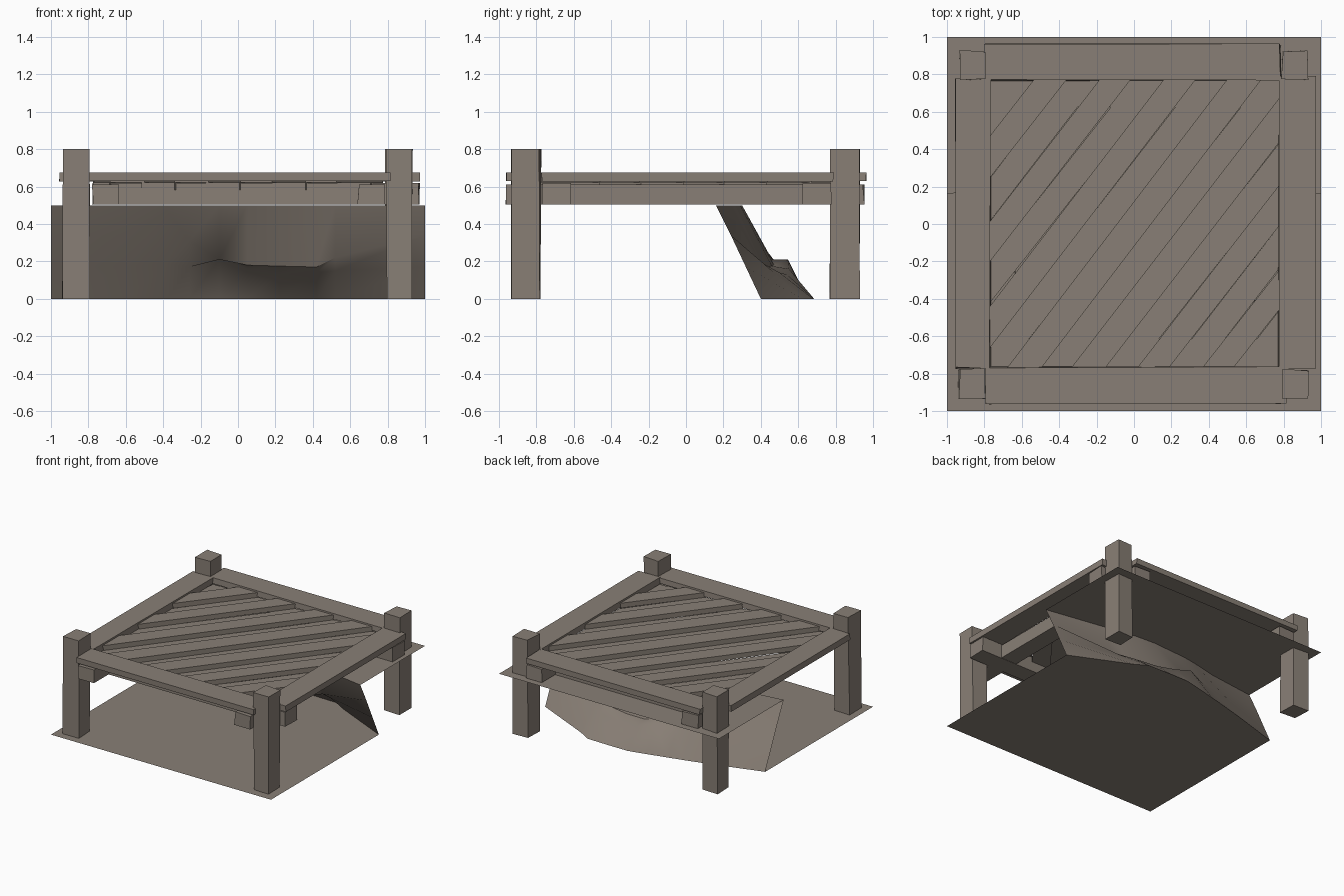
import bpy, bmesh, math, random
from mathutils import Vector, Matrix

if "Cube" in bpy.data.objects:
    bpy.data.objects.remove(bpy.data.objects["Cube"])

random.seed(4)
mat = bpy.data.materials.new("weathered brown")
mat.diffuse_color = (0.25, 0.213, 0.18, 1)
mat.use_nodes = True
mat.node_tree.nodes["Principled BSDF"].inputs["Base Color"].default_value = mat.diffuse_color


def finish(name, bm):
    bmesh.ops.recalc_face_normals(bm, faces=bm.faces[:])
    me = bpy.data.meshes.new(name)
    bm.to_mesh(me)
    bm.free()
    me.materials.append(mat)
    ob = bpy.data.objects.new(name, me)
    bpy.context.collection.objects.link(ob)
    return ob


def box_bm(x0, x1, y0, y1, z0, z1, wobble=0.0):
    """Box from its limits, with hand-cut wobble in plan."""
    bm = bmesh.new()
    bmesh.ops.create_cube(bm, size=1)
    for v in bm.verts:
        v.co = Vector((x1 if v.co.x > 0 else x0, y1 if v.co.y > 0 else y0,
                       z1 if v.co.z > 0 else z0))
        v.co.x += random.uniform(-wobble, wobble)
        v.co.y += random.uniform(-wobble, wobble)
    return bm


def box(name, *limits, wobble=0.005):
    return finish(name, box_bm(*limits, wobble=wobble))


# Corner posts
for sx, px in (("left", -0.865), ("right", 0.86)):
    for sy, py in (("front", -0.855), ("back", 0.85)):
        box(f"{sy}_{sx}_post", px - .07, px + .07, py - .076, py + .076, 0, 0.8, wobble=.007)

# Crossing support beams with protruding ends
for n, c in (("left", -0.705), ("right", 0.715)):
    box(n + "_beam", c - .072, c + .072, -.96, .95, .505, .612)
for n, c in (("front", -0.69), ("back", 0.70)):
    box(n + "_beam", -.775, .97, c - .075, c + .075, .503, .62)

# Border boards around the deck
box("front_board", -.79, .81, -.96, -.765, .63, .675)
box("back_board", -.80, .78, .768, .96, .63, .675)
box("left_board", -.958, -.768, -.77, .782, .626, .676)
box("right_board", .772, .97, -.77, .788, .626, .676)

# Diagonal planks, alternately high and low, trimmed to the frame
ang = math.radians(52)
pitch = 0.138
for i in range(-7, 8):
    high = i % 2 == 0
    half = pitch / 2 + (random.uniform(-.008, .004) if high else .001)
    z1 = .662 if high else .622
    bm = box_bm(-1.3, 1.3, -half, half, z1 - .04, z1)
    off = Vector((-math.sin(ang), math.cos(ang), 0)) * (i * pitch)
    turn = Matrix.Rotation(ang + random.uniform(-.012, .012), 4, 'Z')
    bm.transform(Matrix.Translation(off) @ turn)
    for n in ((1, 0, 0), (-1, 0, 0), (0, 1, 0), (0, -1, 0)):
        nv = Vector(n)
        r = bmesh.ops.bisect_plane(bm, geom=bm.verts[:] + bm.edges[:] + bm.faces[:],
                                   plane_co=nv * .775, plane_no=nv, clear_outer=True)
        cut = [e for e in r["geom_cut"] if isinstance(e, bmesh.types.BMEdge)]
        if cut:
            bmesh.ops.holes_fill(bm, edges=cut, sides=0)
    finish("deck_plank", bm)

# Ground: low shelf, overhanging cliff with a ragged lip, high shelf
# x, top y, lip y/z, recess y/z, foot y
cols = [(-1, .16, .24, .34, .32, .17, .40),
        (-.6, .21, .30, .34, .42, .17, .52),
        (-.38, .26, .28, .47, .45, .19, .58),
        (-.26, .28, .39, .31, .50, .17, .61),
        (-.10, .29, .46, .21, .545, .21, .65),
        (.05, .30, .47, .18, .55, .16, .685),
        (.22, .29, .46, .175, .54, .13, .685),
        (.42, .26, .41, .17, .50, .14, .68),
        (.52, .24, .36, .22, .46, .15, .62),
        (1, .16, .24, .34, .32, .17, .40)]


def row(f):
    return [f(*c) for c in cols]


rows = [row(lambda x, t, ly, lz, ry, rz, b: (x, -1, 0)),
        row(lambda x, t, ly, lz, ry, rz, b: (x, b, 0)),
        row(lambda x, t, ly, lz, ry, rz, b: (x, ry, rz)),
        row(lambda x, t, ly, lz, ry, rz, b: (x, ly, lz)),
        row(lambda x, t, ly, lz, ry, rz, b: (x, t, .5)),
        row(lambda x, t, ly, lz, ry, rz, b: (x, 1, .5))]
bm = bmesh.new()
g = [[bm.verts.new(p) for p in r] for r in rows]
for a, b in zip(g, g[1:]):
    for k in range(len(a) - 1):
        bm.faces.new((a[k], a[k + 1], b[k + 1], b[k]))
ground = finish("cliff_terrain", bm)
if ground.data.polygons[0].normal.z < 0:
    ground.data.flip_normals()
bpy.ops.object.select_all(action='DESELECT')
ground.select_set(True)
bpy.context.view_layer.objects.active = ground
bpy.ops.object.shade_smooth_by_angle(angle=math.radians(35))
